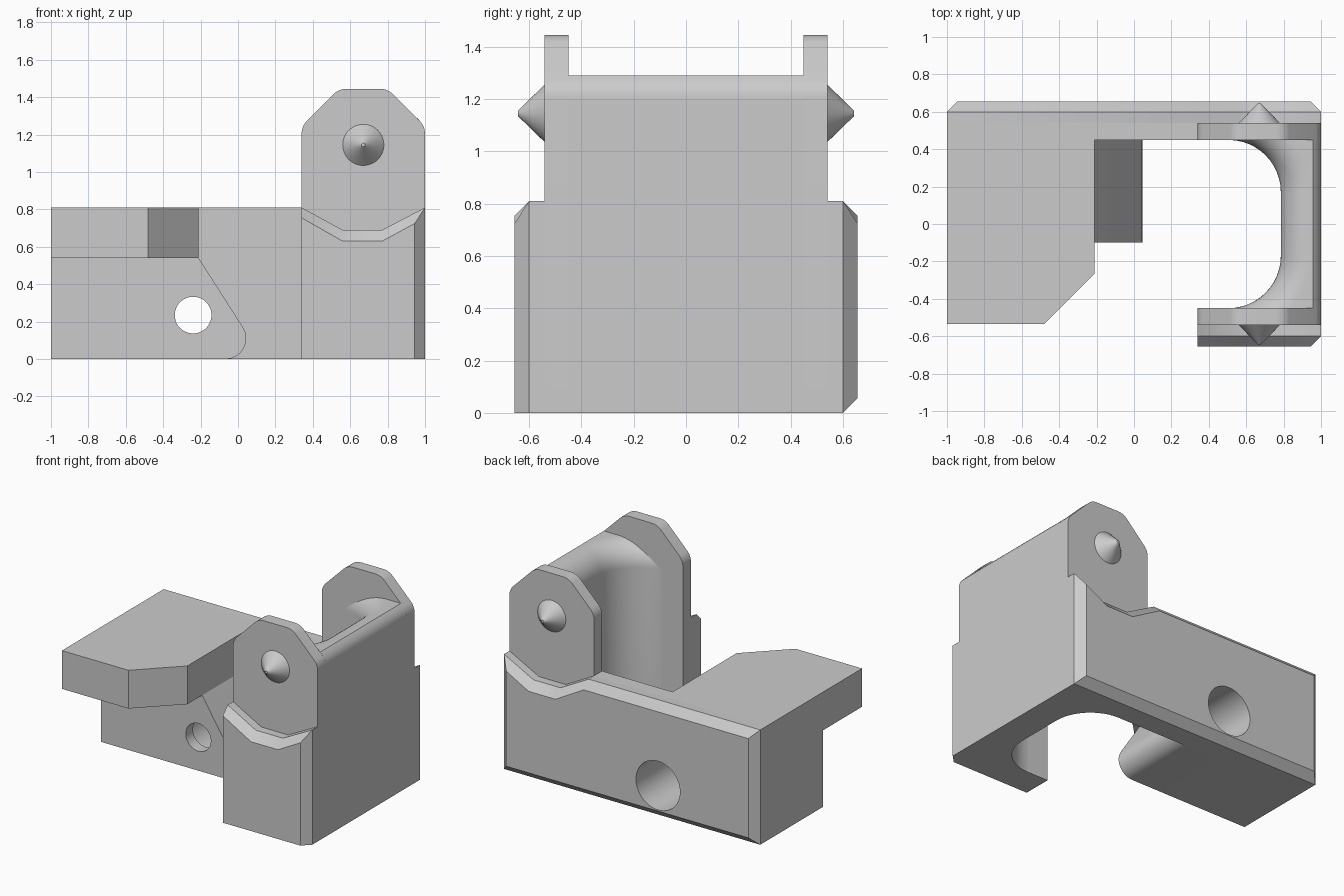
import bpy, bmesh
from math import sin, cos, tan, asin, pi, sqrt, radians
from mathutils import Vector

if "Cube" in bpy.data.objects:
    bpy.data.objects.remove(bpy.data.objects["Cube"], do_unlink=True)

grey = bpy.data.materials.new("plain_grey")
grey.use_nodes = True
COLOUR = (0.6, 0.6, 0.6, 1)
grey.diffuse_color = COLOUR
grey.node_tree.nodes["Principled BSDF"].inputs["Base Color"].default_value = COLOUR


def smooth(obj):
    bpy.ops.object.select_all(action='DESELECT')
    obj.select_set(True)
    bpy.context.view_layer.objects.active = obj
    bpy.ops.object.shade_smooth_by_angle(angle=radians(30))


def loft(name, rings):
    """Solid through matching closed rings, capped at both ends."""
    bm = bmesh.new()
    loops = [[bm.verts.new(p) for p in ring] for ring in rings]
    n = len(loops[0])
    for a, b in zip(loops, loops[1:]):
        for i in range(n):
            j = (i + 1) % n
            bm.faces.new((a[i], a[j], b[j], b[i]))
    bm.faces.new(loops[0])
    bm.faces.new(loops[-1])
    bmesh.ops.recalc_face_normals(bm, faces=bm.faces)
    mesh = bpy.data.meshes.new(name)
    bm.to_mesh(mesh)
    bm.free()
    obj = bpy.data.objects.new(name, mesh)
    bpy.context.collection.objects.link(obj)
    mesh.materials.append(grey)
    smooth(obj)
    return obj


def at_y(profile, y):
    return [(x, y, z) for x, z in profile]


def at_z(profile, z):
    return [(x, y, z) for x, y in profile]


def rounded(corners, steps=8):
    """Outline from (x, z, radius) corners."""
    out = []
    for i, (x, z, r) in enumerate(corners):
        p = Vector((x, z))
        if not r:
            out.append(p[:])
            continue
        u = (Vector(corners[i - 1][:2]) - p).normalized()
        v = (Vector(corners[(i + 1) % len(corners)][:2]) - p).normalized()
        half = u.angle(v) / 2
        centre = p + (u + v).normalized() * r / sin(half)
        a = p + u * r / tan(half) - centre
        b = p + v * r / tan(half) - centre
        sweep = pi - 2 * half
        for k in range(steps + 1):
            t = k / steps
            spoke = (a * sin((1 - t) * sweep) + b * sin(t * sweep)) / sin(sweep)
            out.append((centre + spoke)[:])
    return out


def cylinder(name, x, z, y0, y1, r0, r1, n=48):
    rings = [[(x + r * cos(2 * pi * i / n), y, z + r * sin(2 * pi * i / n))
              for i in range(n)] for y, r in ((y0, r0), (y1, r1))]
    return loft(name, rings)


# Lug outline, shared by both ears
R = 0.1
lug = [(1, 1.245, R), (0.8, 1.445, R), (0.54, 1.445, R), (0.34, 1.245, R)]

# Rear plate with its ear, and the front ear
rear_outline = rounded([(-1, 0, 0), (1, 0, 0)] + lug + [(0.34, 0.81, 0), (-1, 0.81, 0)])
front_outline = rounded([(0.34, 0, 0), (1, 0, 0)] + lug)
rear_plate = loft("rear_plate", [at_y(rear_outline, 0.45), at_y(rear_outline, 0.54)])
loft("front_ear", [at_y(front_outline, -0.45), at_y(front_outline, -0.54)])

# Outer cladding with a dipped top and chamfered rim
dip = [(1, 0.81), (0.77, 0.69), (0.56, 0.69), (0.34, 0.81)]
dip_in = [(0.945, 0.725), (0.77, 0.63), (0.56, 0.63), (0.34, 0.755)]
rail = [(-1, 0), (1, 0)] + dip + [(-1, 0.81)]
rail_in = [(-0.945, 0.055), (0.945, 0.055)] + dip_in + [(-0.945, 0.755)]
rear_rail = loft("rear_rail", [at_y(rail, 0.54), at_y(rail, 0.6), at_y(rail_in, 0.655)])
arm = [(0.34, 0), (1, 0)] + dip
arm_in = [(0.34, 0), (0.945, 0)] + dip_in
loft("front_arm", [at_y(arm, -0.54), at_y(arm, -0.6), at_y(arm_in, -0.655)])


# Side wall with large inner corner fillets and a rolled inner top edge
def wall_ring(z, inset):
    if z < 1.204:
        outer = 1
    elif z < 1.275:
        outer = 0.9 + sqrt(R * R - (z - 1.204) ** 2)
    else:
        outer = 2.246 - z
    r = 0.28 + inset
    start = asin(0.28 / r)
    arc = [(0.505 + r * cos(start * (1 - k / 12)), 0.17 + r * sin(start * (1 - k / 12)))
           for k in range(13)]
    lower = [(x, -y) for x, y in reversed(arc)]
    return at_z([(outer, -0.45), (outer, 0.45)] + arc + lower, z)


ROLL = 0.16
rings = [wall_ring(0, 0)]
for k in range(13):
    t = k / 12 * pi / 2
    rings.append(wall_ring(1.29 - ROLL + ROLL * sin(t), ROLL * (1 - cos(t))))
loft("side_wall", rings)

# Overhanging ledge with a cut corner
plan = [(-1, -0.535), (-0.48, -0.535), (-0.21, -0.265), (-0.21, 0.45), (-1, 0.45)]
loft("ledge", [at_z(plan, 0.54), at_z(plan, 0.81)])

# Block below the ledge with a sloped, rounded end
block = rounded([(-1, 0, 0), (0.135, 0, 0.11), (-0.21, 0.54, 0), (-1, 0.54, 0)])
lower_block = loft("lower_block", [at_y(block, -0.1), at_y(block, 0.45)])

# Conical pivot pins
for side, name in ((1, "rear_pin"), (-1, "front_pin")):
    cylinder(name, 0.67, 1.145, side * 0.54, side * 0.643, 0.11, 0.01)

# Counterbored hole running through block and rear wall
bores = [cylinder("narrow_bore", -0.24, 0.235, -0.3, 0.2, 0.098, 0.098),
         cylinder("wide_bore", -0.24, 0.235, -0.02, 0.9, 0.172, 0.172)]
for part, cutters in ((lower_block, bores), (rear_plate, bores[1:]), (rear_rail, bores[1:])):
    for cutter in cutters:
        mod = part.modifiers.new("bore", 'BOOLEAN')
        mod.operation = 'DIFFERENCE'
        mod.solver = 'EXACT'
        mod.object = cutter
        bpy.ops.object.select_all(action='DESELECT')
        part.select_set(True)
        bpy.context.view_layer.objects.active = part
        bpy.ops.object.modifier_apply(modifier=mod.name)
    smooth(part)
for cutter in bores:
    bpy.data.objects.remove(cutter, do_unlink=True)
